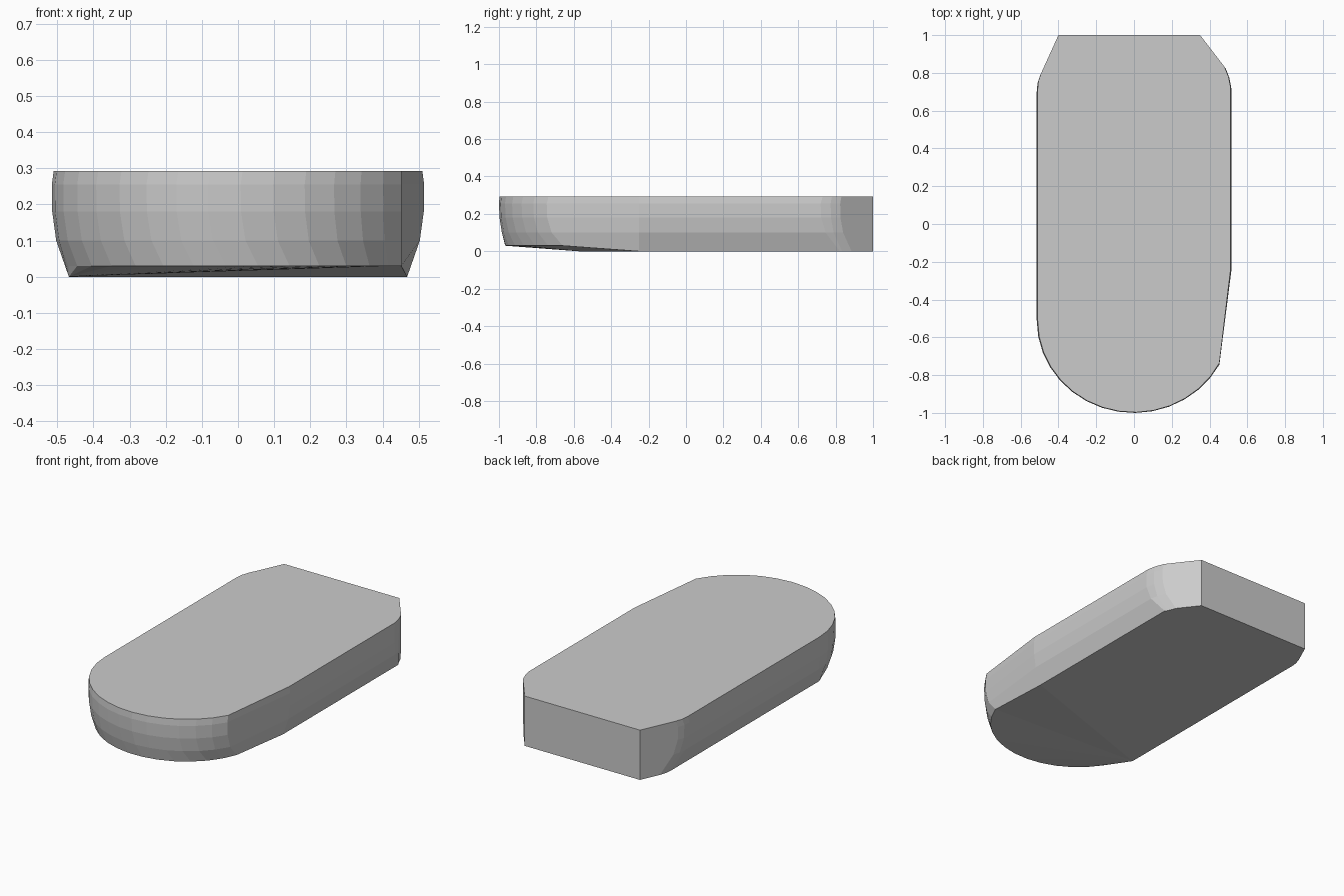
import bpy, bmesh
from math import acos, cos, sin, pi

if "Cube" in bpy.data.objects:
    bpy.data.objects.remove(bpy.data.objects["Cube"])

SEGS = 15   # facets round the front nose
# height, half width, front end y (bottom to top)
LEVELS = [(0.03, 0.478, -0.968), (0.10, 0.503, -0.985), (0.18, 0.514, -0.997),
          (0.255, 0.515, -1.0), (0.293, 0.51, -0.997)]


def outline(z, hw, front, lowest):
    """One horizontal ring, from the left of the nose round to the left rear."""
    pts = []
    cy, end = -0.51, acos(0.452 / hw)
    # rounded nose
    for i in range(SEGS + 1):
        a = pi + (end - pi) * i / SEGS
        pts.append((hw * cos(a), cy + (front - cy) * sin(a), z))
    if lowest:
        z, hw = 0.0, 0.468
        pts[0] = (-hw, -0.57, z)
    narrow = 0.515 - hw
    # flat right flank and rear right corner
    pts.append((hw, -0.25, z))
    pts.append((hw, 0.72 + 2.2 * narrow, z))
    for inset in (0.01, 0.03):
        x = hw - inset
        pts.append((x, 1 - 1.3 * (x - 0.35) - (0.025 if inset < 0.02 else 0), z))
    # rear face and left corner
    pts += [(0.35, 1, z), (-0.40, 1, z)]
    x = hw - 0.017
    pts.append((-x, 1 - 2.2 * (x - 0.40), z))
    pts.append((-(hw - 0.004), 0.745 + 2.2 * narrow, z))
    pts.append((-hw, 0.70 + 2.4 * narrow, z))
    return pts


bm = bmesh.new()
rings = [[bm.verts.new(p) for p in outline(*lv, i == 0)] for i, lv in enumerate(LEVELS)]

# bulging side wall
for lo, hi in zip(rings, rings[1:]):
    n = len(lo)
    for i in range(n):
        j = (i + 1) % n
        bm.faces.new((lo[i], lo[j], hi[j], hi[i]))

# flat deck
bm.faces.new(rings[-1])

# underside: raised nose fan and flat base
base = rings[0]
for i in range(1, SEGS + 1):
    bm.faces.new((base[0], base[i + 1], base[i]))
bm.faces.new(list(reversed([base[0]] + base[SEGS + 1:])))

bmesh.ops.recalc_face_normals(bm, faces=bm.faces[:])
mesh = bpy.data.meshes.new("rounded_slab")
bm.to_mesh(mesh)
bm.free()
bpy.context.collection.objects.link(bpy.data.objects.new("rounded_slab", mesh))
